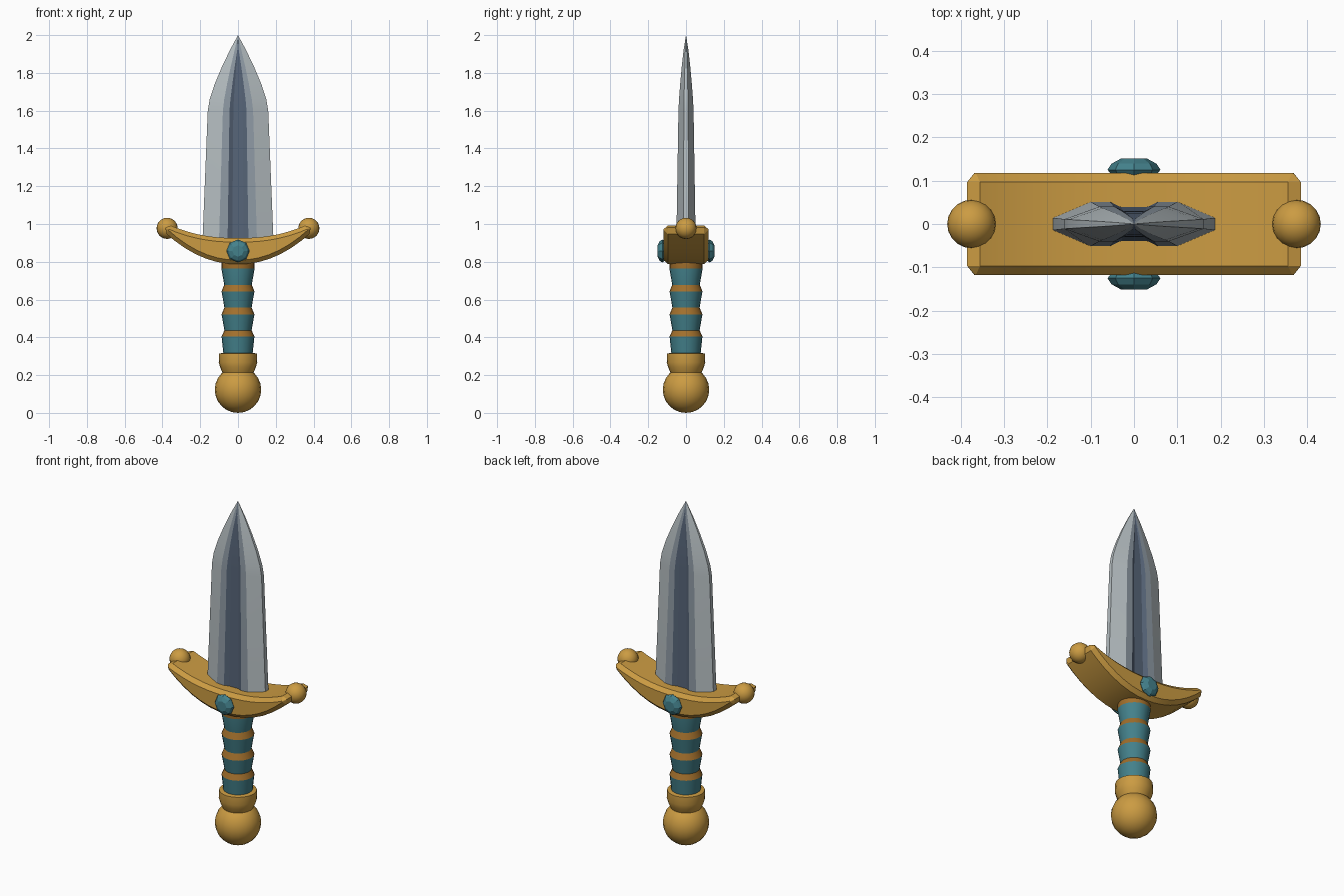
import bpy, bmesh, math
from mathutils import Vector

if "Cube" in bpy.data.objects:
    bpy.data.objects.remove(bpy.data.objects["Cube"])


def material(name, rgb):
    m = bpy.data.materials.new(name)
    m.diffuse_color = (*rgb, 1)
    m.use_nodes = True
    m.node_tree.nodes["Principled BSDF"].inputs["Base Color"].default_value = m.diffuse_color
    return m


gold = material("gold", (0.60, 0.33, 0.055))
bronze = material("bronze", (0.36, 0.16, 0.025))
teal = material("teal", (0.057, 0.22, 0.26))
steel = material("light steel", (0.46, 0.51, 0.53))
mid_steel = material("mid steel", (0.27, 0.32, 0.37))
dark_steel = material("dark steel", (0.095, 0.13, 0.19))


def finish(bm, name, mats, angle=None):
    bmesh.ops.recalc_face_normals(bm, faces=bm.faces[:])
    mesh = bpy.data.meshes.new(name)
    bm.to_mesh(mesh)
    bm.free()
    ob = bpy.data.objects.new(name, mesh)
    bpy.context.collection.objects.link(ob)
    for m in mats:
        mesh.materials.append(m)
    if angle:
        bpy.ops.object.select_all(action='DESELECT')
        ob.select_set(True)
        bpy.context.view_layer.objects.active = ob
        bpy.ops.object.shade_smooth_by_angle(angle=math.radians(angle))
    return ob


def loft(rings, mat_rule):
    """Skin a stack of equal-length rings and cap both ends."""
    bm = bmesh.new()
    rows = [[bm.verts.new(p) for p in r] for r in rings]
    n = len(rows[0])
    for i in range(len(rows) - 1):
        for k in range(n):
            j = (k + 1) % n
            f = bm.faces.new((rows[i][k], rows[i][j], rows[i + 1][j], rows[i + 1][k]))
            f.material_index = mat_rule(i, k)
    bm.faces.new(rows[0][::-1]).material_index = mat_rule(0, 0)
    bm.faces.new(rows[-1]).material_index = mat_rule(len(rows) - 2, 0)
    bmesh.ops.remove_doubles(bm, verts=bm.verts[:], dist=0.0003)
    return bm


def circle(r, z, n=20):
    return [(r * math.cos(2 * math.pi * k / n), r * math.sin(2 * math.pi * k / n), z)
            for k in range(n)]


def ball(name, r, center, seg=20, rings=12):
    bm = bmesh.new()
    bmesh.ops.create_uvsphere(bm, u_segments=seg, v_segments=rings, radius=r)
    bmesh.ops.translate(bm, verts=bm.verts[:], vec=Vector(center))
    return finish(bm, name, [gold], 40)


# Blade: z, half width, half thickness, bevel line, fuller half width, fuller depth
stations = [
    (0.86, 0.190, 0.052, 0.102, 0.056, 0.012),
    (1.60, 0.160, 0.040, 0.080, 0.045, 0.010),
    (1.66, 0.150, 0.037, 0.073, 0.040, 0.008),
    (1.74, 0.124, 0.031, 0.058, 0.030, 0.006),
    (1.83, 0.086, 0.023, 0.039, 0.018, 0.004),
    (1.92, 0.043, 0.013, 0.018, 0.004, 0.001),
    (2.00, 0.000, 0.000, 0.000, 0.000, 0.000),
]
blade_rings = []
for z, w, t, m, d, dep in stations:
    half = [(w, 0.28 * t), (m, t), (d, t), (0.55 * d, t - dep)]
    front = [(x, -y) for x, y in half] + [(-x, -y) for x, y in reversed(half)]
    blade_rings.append([(x, y, z) for x, y in front] + [(-x, -y, z) for x, y in front])
blade_bands = [0, 1, 2, 2, 2, 1, 0, 0]
finish(loft(blade_rings, lambda i, k: blade_bands[k % 8]),
       "blade", [steel, mid_steel, dark_steel], 15)

# Guard: crescent profile extruded through y, all rims chamfered
steps = 14
lower, upper = [], []
for i in range(steps + 1):
    u = -1 + 2 * i / steps
    lower.append((0.395 * u, 0.787 + 0.175 * abs(u) ** 2.1))
    upper.append((0.375 * u, 0.925 + 0.075 * abs(u) ** 2.3))
outline = lower + upper[::-1]
bm = bmesh.new()
face = bm.faces.new([bm.verts.new((x, -0.118, z)) for x, z in outline])
ext = bmesh.ops.extrude_face_region(bm, geom=[face])
bmesh.ops.translate(bm, vec=(0, 0.236, 0),
                    verts=[v for v in ext["geom"] if isinstance(v, bmesh.types.BMVert)])
bmesh.ops.recalc_face_normals(bm, faces=bm.faces[:])
sharp = [e for e in bm.edges if e.calc_face_angle(0) > math.radians(40)]
bmesh.ops.bevel(bm, geom=sharp, offset=0.022, segments=1, affect='EDGES', clamp_overlap=True)
finish(bm, "guard", [gold], 25)

# Balls on the guard tips
for side, label in ((-1, "left"), (1, "right")):
    ball("guard_ball_" + label, 0.056, (side * 0.375, 0, 0.977))

# Faceted gems on both faces of the guard
for side, label in ((-1, "front"), (1, "back")):
    prof = [(0.045, 0.105), (0.061, 0.125), (0.052, 0.139), (0.030, 0.151)]
    rings = [[(x, side * y, 0.857 + z) for x, z, _ in circle(r, 0, 8)] for r, y in prof]
    finish(loft(rings, lambda i, k: 0), "gem_" + label, [teal])

# Grip: flared wraps with bands between them, widths alternating
grip = [(0.088, 0.82), (0.088, 0.765), (0.073, 0.678), (0.087, 0.643), (0.072, 0.557),
        (0.087, 0.522), (0.072, 0.437), (0.087, 0.405), (0.076, 0.30)]
finish(loft([circle(r, z) for r, z in grip], lambda i, k: (i + 1) % 2),
       "grip", [teal, bronze], 25)

# Collar and pommel
collar = [(0.080, 0.318), (0.100, 0.314), (0.102, 0.268), (0.095, 0.243), (0.086, 0.222),
          (0.075, 0.200)]
finish(loft([circle(r, z) for r, z in collar], lambda i, k: 0), "collar", [gold], 30)
ball("pommel", 0.123, (0, 0, 0.123))
